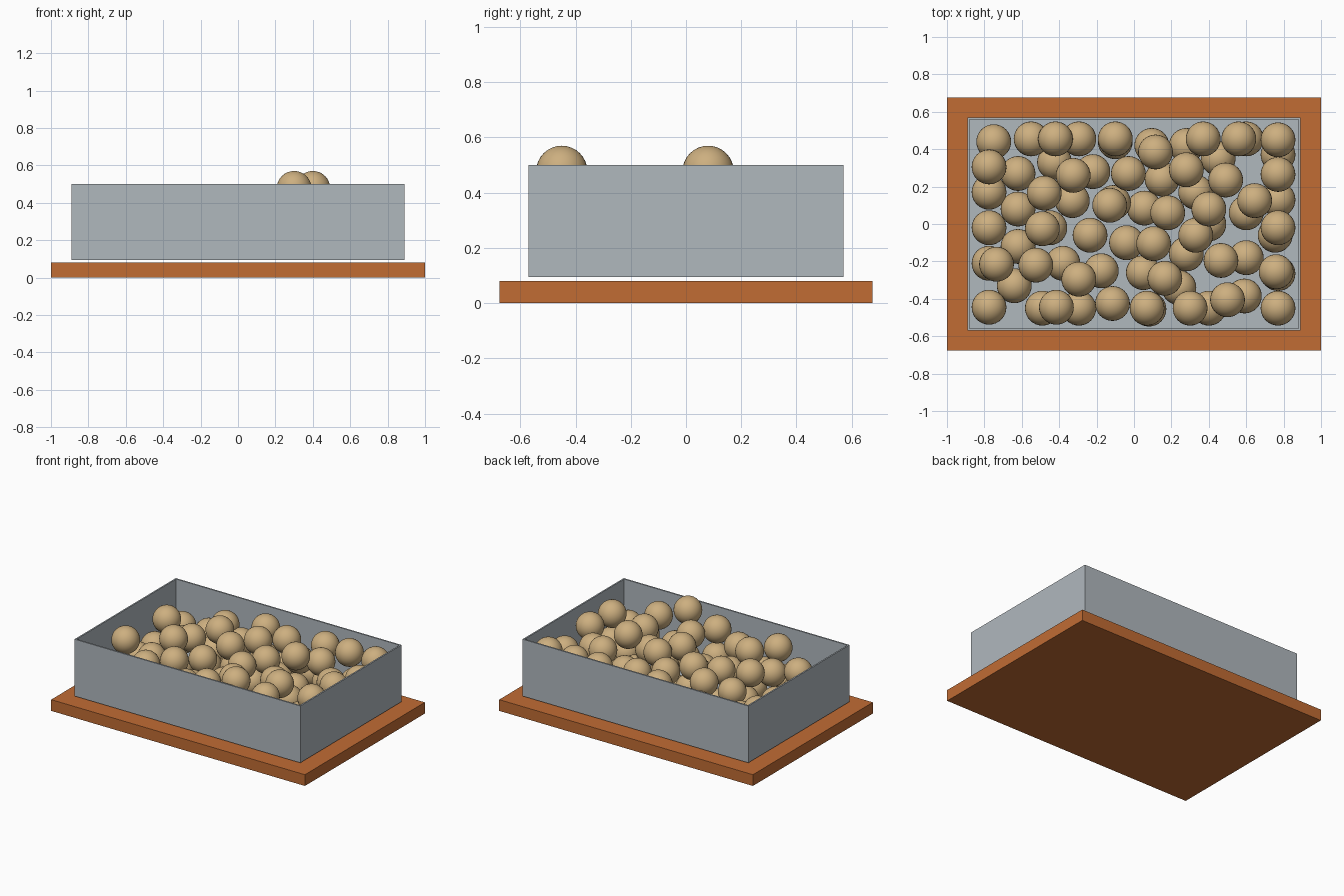
import bpy, bmesh
from mathutils import Matrix

cube = bpy.data.objects.get("Cube")
if cube:
    bpy.data.objects.remove(cube, do_unlink=True)


def material(name, rgb):
    m = bpy.data.materials.new(name)
    m.use_nodes = True
    m.diffuse_color = (*rgb, 1)
    m.node_tree.nodes["Principled BSDF"].inputs["Base Color"].default_value = (*rgb, 1)
    return m


def add_object(name, mesh, location=(0, 0, 0)):
    ob = bpy.data.objects.new(name, mesh)
    ob.location = location
    bpy.context.collection.objects.link(ob)
    return ob


def box(name, size, z0, mat, wall=0, floor=0):
    """Box standing on z0; with a wall thickness it becomes an open tray."""
    bm = bmesh.new()
    bmesh.ops.create_cube(bm, size=1, matrix=Matrix.Translation((0, 0, z0 + size[2] / 2))
                          @ Matrix.Diagonal((*size, 1)))
    if wall:
        bm.faces.ensure_lookup_table()
        top = max(bm.faces, key=lambda f: f.calc_center_median().z)
        bmesh.ops.inset_region(bm, faces=[top], thickness=wall)
        hole = bmesh.ops.extrude_face_region(bm, geom=[top])["geom"]
        bmesh.ops.translate(bm, vec=(0, 0, floor - size[2]),
                            verts=[g for g in hole if isinstance(g, bmesh.types.BMVert)])
        if top.is_valid:
            bmesh.ops.delete(bm, geom=[top], context='FACES_ONLY')
        bmesh.ops.recalc_face_normals(bm, faces=bm.faces)
    mesh = bpy.data.meshes.new(name)
    bm.to_mesh(mesh)
    bm.free()
    mesh.materials.append(mat)
    return add_object(name, mesh)


orange = material("orange brown", (0.533, 0.150, 0.034))
grey = material("light grey", (0.434, 0.479, 0.515))
tan = material("tan", (0.61, 0.43, 0.215))

# Base board and the open tray floating just above it
box("base_board", (2.0, 1.35, 0.08), 0, orange)
box("tray", (1.78, 1.14, 0.405), 0.095, grey, wall=0.015, floor=0.015)

# Ball mesh shared by the whole pile
bm = bmesh.new()
bmesh.ops.create_uvsphere(bm, u_segments=32, v_segments=16, radius=0.093)
for f in bm.faces:
    f.smooth = True
ball = bpy.data.meshes.new("ball")
bm.to_mesh(ball)
bm.free()
ball.materials.append(tan)

# Pile of balls, grouped by the height of their centres
bottom = [(-0.775, 0.17), (-0.775, -0.02), (-0.62, 0.08), (-0.62, -0.12), (-0.775, -0.21),
          (-0.64, -0.33), (-0.425, 0.33), (-0.33, 0.125), (-0.49, -0.45), (-0.295, -0.45),
          (-0.38, -0.21), (-0.22, 0.28), (-0.45, -0.02), (0.055, 0.085), (0.05, -0.26),
          (0.15, 0.24), (0.08, -0.455), (0.24, -0.34), (0.28, -0.16), (0.28, 0.42),
          (0.33, 0.17), (0.40, 0.0), (0.40, -0.45), (0.45, 0.35), (0.60, 0.455),
          (0.60, 0.06), (0.60, -0.18), (0.77, 0.37), (0.77, 0.13), (0.755, -0.06),
          (0.77, -0.265), (0.095, 0.42), (-0.10, 0.44)]
lower = [(-0.75, 0.44), (-0.55, 0.455), (-0.62, 0.27), (-0.295, 0.455), (-0.04, -0.10),
         (-0.175, -0.25), (-0.775, -0.445), (0.59, -0.385), (0.77, -0.45), (-0.11, 0.115)]
middle = [(-0.775, 0.305), (-0.42, 0.455), (-0.48, 0.165), (-0.235, -0.06), (-0.525, -0.22),
          (-0.115, -0.425), (0.28, 0.29), (0.33, -0.06), (0.645, 0.125), (0.77, 0.265)]
upper = [(-0.735, -0.215), (-0.49, -0.025), (-0.325, 0.26), (-0.10, 0.455), (-0.13, 0.10),
         (0.115, 0.385), (0.18, 0.06), (0.37, 0.455), (0.56, 0.455), (0.77, 0.45),
         (0.49, 0.235), (0.77, -0.02), (0.76, -0.255), (0.465, -0.195), (0.50, -0.405),
         (0.07, -0.45), (-0.415, -0.445), (0.105, -0.105), (0.165, -0.29), (-0.295, -0.295),
         (-0.03, 0.27)]
heaped = [(0.30, -0.45), (0.40, 0.08)]

for layer, z, spots in (("bottom", 0.203, bottom), ("lower", 0.25, lower),
                        ("middle", 0.34, middle), ("upper", 0.402, upper),
                        ("heaped", 0.477, heaped)):
    for i, (x, y) in enumerate(spots, 1):
        add_object(f"{layer}_ball_{i:02d}", ball, (x, y, z))
